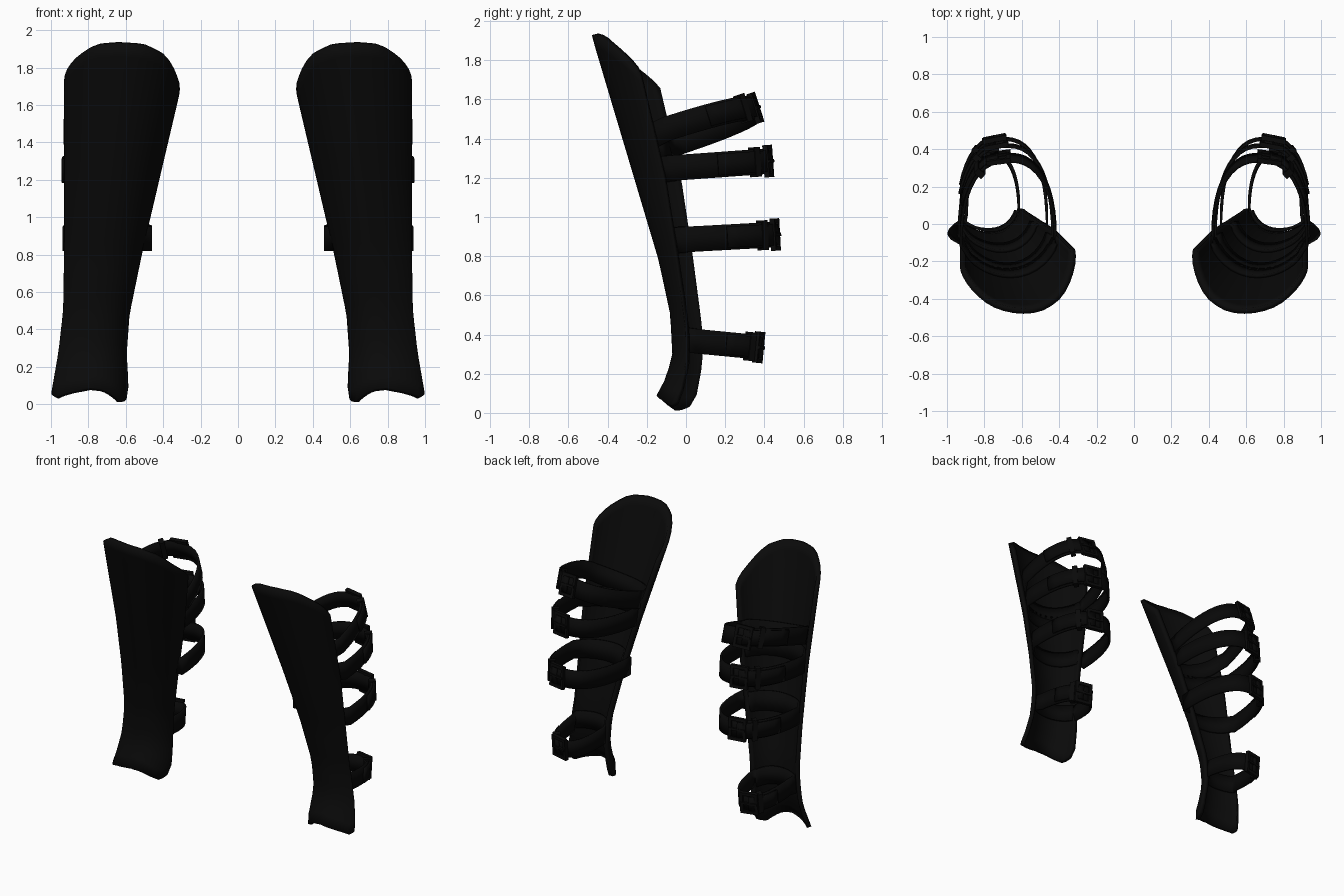
import bpy, bmesh, math
from mathutils import Vector, Matrix

cube = bpy.data.objects.get("Cube")
if cube:
    bpy.data.objects.remove(cube, do_unlink=True)


def material(name, value, rough):
    m = bpy.data.materials.new(name)
    m.use_nodes = True
    color = (value, value, value, 1)
    m.diffuse_color = color
    node = m.node_tree.nodes["Principled BSDF"]
    node.inputs["Base Color"].default_value = color
    node.inputs["Roughness"].default_value = rough
    return m


BLACK = material("black leather", 0.003, 0.6)
STRAP = material("black strap", 0.0025, 0.7)


def lerp(table, t):
    """Piecewise linear lookup, extended past both ends."""
    i = 0
    while i < len(table) - 2 and t > table[i + 1][0]:
        i += 1
    (a, p), (b, q) = table[i], table[i + 1]
    return p + (q - p) * (t - a) / (b - a)


# Shell profiles by height: inner side, outer side, front ridge, back edge
INNER = [(0, .60), (.1, .585), (.27, .595), (.48, .58), (.82, .51), (1.65, .315)]
OUTER = [(.05, 1.0), (.28, .96), (.5, .935), (.8, .93), (1.8, .93)]
FRONT = [(.1, -.15), (.18, -.10), (.3, -.07), (.5, -.08), (.78, -.14), (1.92, -.48)]
BACK = [(0, .0), (.09, .05), (.25, .08), (.42, .08), (.8, .03), (1.2, -.03),
        (1.5, -.10), (1.67, -.14)]
# Rim heights across the shell, from inner edge to outer edge
TOP = [(0, 1.65), (.157, 1.76), (.287, 1.87), (.414, 1.92), (.555, 1.93),
       (.677, 1.92), (.804, 1.85), (1, 1.73)]
BOTTOM = [(0, .03), (.14, .01), (.25, .04), (.38, .08), (.5, .09), (.65, .07),
          (.85, .04), (1, .06)]


def shell_point(u, z):
    xi, xo = lerp(INNER, z), lerp(OUTER, z)
    yb = lerp(BACK, z) - .08 * u
    yf = max(lerp(FRONT, z), -.48) if z > .1 else -.15
    s = math.sin(math.pi * u) ** 1.3 if 0 < u < 1 else 0
    return Vector(((xi + xo) / 2 - (xo - xi) / 2 * math.cos(math.pi * u),
                   yb + (yf - yb) * s, z))


def shell_uv(u, v):
    lo, hi = lerp(BOTTOM, u), lerp(TOP, u)
    return shell_point(u, lo + (hi - lo) * v)


def finish(name, bm, mat, thick=0.0, offset=-1.0):
    """Make the object, then mirror it to the other leg."""
    mesh = bpy.data.meshes.new(name)
    bm.to_mesh(mesh)
    bm.free()
    mesh.materials.append(mat)
    ob = bpy.data.objects.new(name, mesh)
    bpy.context.collection.objects.link(ob)
    if thick:
        mod = ob.modifiers.new("thickness", 'SOLIDIFY')
        mod.thickness, mod.offset = thick, offset
    ob.modifiers.new("other_leg", 'MIRROR')
    bpy.ops.object.select_all(action='DESELECT')
    ob.select_set(True)
    bpy.context.view_layer.objects.active = ob
    bpy.ops.object.shade_smooth_by_angle(angle=math.radians(35))


def grid(bm, rows):
    vs = [[bm.verts.new(p) for p in row] for row in rows]
    for a, b in zip(vs, vs[1:]):
        for i in range(len(a) - 1):
            bm.faces.new((a[i], a[i + 1], b[i + 1], b[i]))
    bmesh.ops.remove_doubles(bm, verts=bm.verts[:], dist=.0001)


# Shin shell
bm = bmesh.new()
NU, NV = 20, 26
grid(bm, [[shell_uv(i / NU, j / NV) for i in range(NU + 1)] for j in range(NV + 1)])
finish("shin_shells", bm, BLACK, .03)


def box(bm, origin, axes, offset, size):
    """Box placed in the local frame of a strap."""
    rot = Matrix(axes).transposed().to_4x4()
    mat = (Matrix.Translation(origin) @ rot @ Matrix.Translation(offset)
           @ Matrix.Diagonal((*size, 1)))
    bmesh.ops.create_cube(bm, size=1, matrix=mat)


def frame(bm, origin, axes, w, h, bar, depth):
    for s in (-1, 1):
        box(bm, origin, axes, (s * (w - bar) / 2, 0, 0), (bar, depth, h))
        box(bm, origin, axes, (0, 0, s * (h - bar) / 2), (w, depth, bar))


def strap(name, z_in, z_out, z_back, x_in, x_out, y_back, width):
    zc = (z_in + z_out) / 2
    y0 = lerp(BACK, zc) - .02
    slope = (z_back - zc) / (y_back - y0)
    up = Vector((0, -slope, 1)).normalized()
    cx, rx = (x_in + x_out) / 2, (x_out - x_in) / 2

    # Open arc behind the leg, from the inner edge to the outer edge
    arc = []
    n = 22
    for i in range(n + 1):
        t = math.pi * i / n
        c, s = math.cos(t), max(math.sin(t), 0)
        x = cx - rx * math.copysign(abs(c) ** .82, c)
        y = y0 + (y_back - y0) * s ** .88
        f = (1 - c) / 2
        arc.append(Vector((x, y, z_in + (z_out - z_in) * f + slope * (y - y0))))
    low = [p - up * width / 2 for p in arc]
    high = [p + up * width / 2 for p in arc]

    # Remainder of the loop, lying along the inside of the shell
    def lining(u, z):
        p = shell_point(u, z)
        mid = Vector((cx, lerp(BACK, z), z))
        return p + (mid - p).normalized() * .042

    for k in range(15):
        u = .95 - .9 * k / 14
        z = z_in + (z_out - z_in) * u
        z += slope * (shell_point(u, z).y - y0)
        low.append(lining(u, z - width / 2))
        high.append(lining(u, z + width / 2))
    bm = bmesh.new()
    grid(bm, [low + low[:1], high + high[:1]])
    finish(name + "_strap", bm, STRAP, .016, 0)

    def axes_at(i):
        tan = arc[i + 1] - arc[i - 1]
        tan = (tan - up * tan.dot(up)).normalized()
        return tan, up.cross(tan), up

    # Loose end lying over the band on the outer side
    bm = bmesh.new()
    run = [arc[i] + axes_at(i)[1] * .016 for i in range(12, 20)]
    grid(bm, [[p - up * width * .42 for p in run], [p + up * width * .42 for p in run]])
    finish(name + "_strap_end", bm, STRAP, .014, 0)

    # Buckle frame with prong, and a keeper loop beside it
    bm = bmesh.new()
    m = n // 2
    ax = axes_at(m + 1)
    origin = arc[m + 1] + ax[1] * .004
    frame(bm, origin, ax, .13, width + .035, .022, .026)
    box(bm, origin, ax, (0, .014, 0), (.12, .012, .016))
    a = axes_at(m + 4)
    for s in (-1, 1):
        box(bm, arc[m + 4], a, (0, s * .022, 0), (.035, .008, width + .02))
        box(bm, arc[m + 4], a, (0, 0, s * (width / 2 + .006)), (.035, .05, .01))
    bmesh.ops.recalc_face_normals(bm, faces=bm.faces[:])
    finish(name + "_buckle", bm, BLACK)


strap("knee", 1.36, 1.45, 1.55, .42, .925, .355, .125)
strap("upper_calf", 1.25, 1.25, 1.285, .435, .935, .42, .13)
strap("lower_calf", .885, .885, .91, .465, .93, .455, .13)
strap("ankle", .365, .365, .335, .615, .895, .37, .125)
